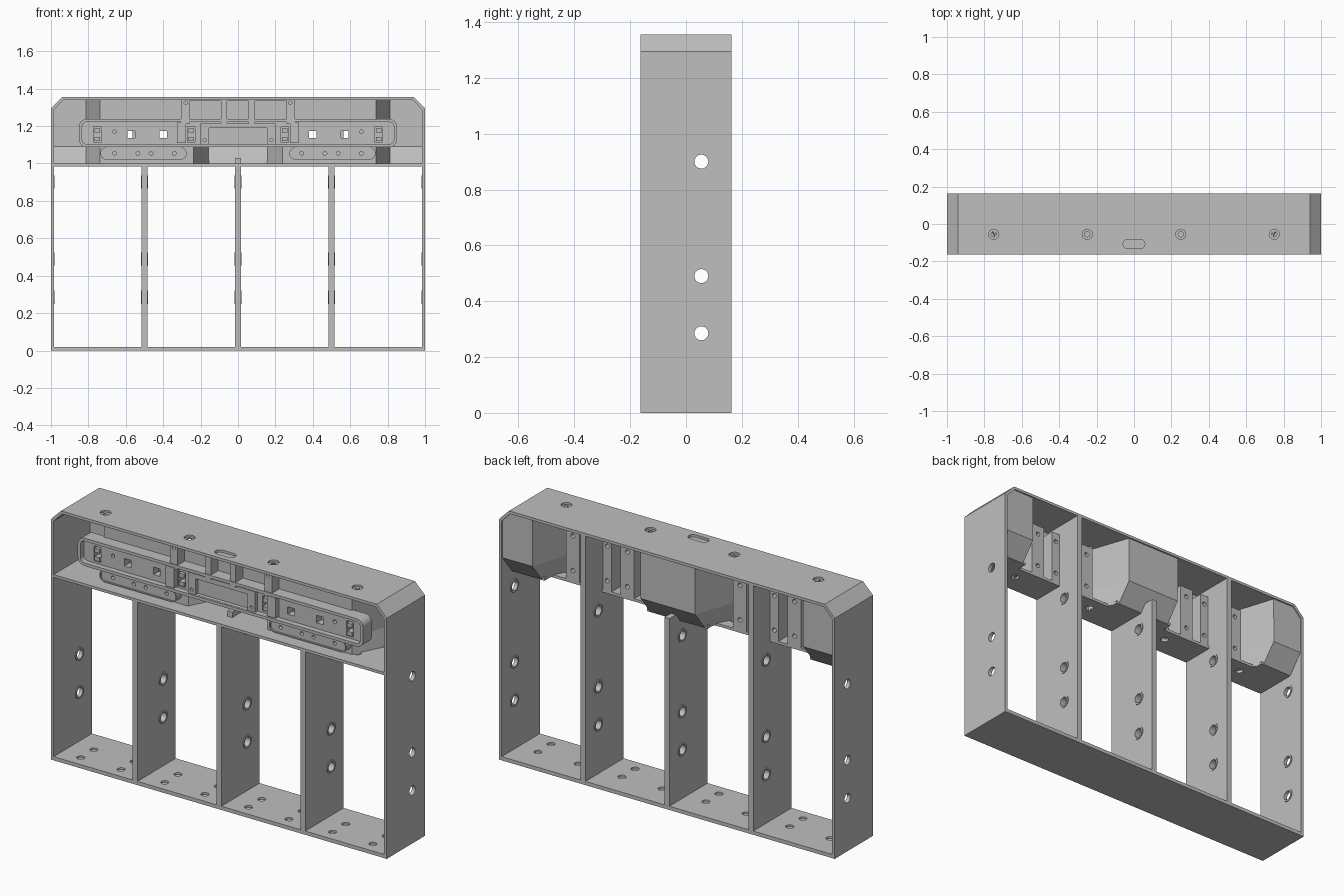
import bpy, bmesh, math
from mathutils import Matrix, Vector

if "Cube" in bpy.data.objects:
    bpy.data.objects.remove(bpy.data.objects["Cube"])

grey = bpy.data.materials.new("light_grey")
grey.diffuse_color = (0.52, 0.52, 0.52, 1)
grey.use_nodes = True
grey.node_tree.nodes["Principled BSDF"].inputs["Base Color"].default_value = grey.diffuse_color
D = 0.163          # half depth


def finish(name, bm):
    bmesh.ops.recalc_face_normals(bm, faces=bm.faces)
    me = bpy.data.meshes.new(name)
    bm.to_mesh(me)
    bm.free()
    ob = bpy.data.objects.new(name, me)
    bpy.context.collection.objects.link(ob)
    me.materials.append(grey)
    return ob


def add_box(bm, x0, x1, y0, y1, z0, z1):
    m = Matrix.Translation(((x0 + x1) / 2, (y0 + y1) / 2, (z0 + z1) / 2))
    bmesh.ops.create_cube(bm, size=1, matrix=m @ Matrix.Diagonal((x1 - x0, y1 - y0, z1 - z0, 1)))


def add_cyl(bm, c, r, depth, axis, r2=None, n=24):
    rot = Vector((0, 0, 1)).rotation_difference(Vector(axis)).to_matrix().to_4x4()
    bmesh.ops.create_cone(bm, cap_ends=True, segments=n, radius1=r, radius2=r if r2 is None else r2,
                          depth=depth, matrix=Matrix.Translation(c) @ rot)


def boxes(name, *dims):
    bm = bmesh.new()
    for d in dims:
        add_box(bm, *d)
    return finish(name, bm)


def rounded(x0, x1, z0, z1, r, n=6):
    """Outline of a rounded rectangle in the front plane."""
    pts = []
    for cx, cz, a in ((x1 - r, z1 - r, 0), (x0 + r, z1 - r, 90), (x0 + r, z0 + r, 180), (x1 - r, z0 + r, 270)):
        for i in range(n + 1):
            t = math.radians(a + 90 * i / n)
            pts.append((cx + r * math.cos(t), cz + r * math.sin(t)))
    return pts


def add_prism(bm, pts, y0, y1):
    lo = [bm.verts.new((x, y0, z)) for x, z in pts]
    hi = [bm.verts.new((x, y1, z)) for x, z in pts]
    bm.faces.new(lo)
    bm.faces.new(hi)
    for i in range(len(pts)):
        j = (i + 1) % len(pts)
        bm.faces.new((lo[i], lo[j], hi[j], hi[i]))


def cut(ob, bm):
    """Subtract the cutter mesh and bake the result."""
    cutter = finish("cutter", bm)
    cutter.hide_render = True
    mod = ob.modifiers.new("cut", 'BOOLEAN')
    mod.object, mod.solver, mod.use_self = cutter, 'EXACT', True
    dg = bpy.context.evaluated_depsgraph_get()
    me = bpy.data.meshes.new_from_object(ob.evaluated_get(dg))
    ob.modifiers.clear()
    ob.data = me
    bpy.data.objects.remove(cutter)


def tray(name, x0, x1, z0, z1, r, y0, y1, rim, depth):
    """Rounded block with a raised rim on its front."""
    bm = bmesh.new()
    add_prism(bm, rounded(x0, x1, z0, z1, r), y0, y1)
    ob = finish(name, bm)
    bm = bmesh.new()
    add_prism(bm, rounded(x0 + rim, x1 - rim, z0 + rim, z1 - rim, r - rim * 0.9), y0 - 0.05, y0 + depth)
    cut(ob, bm)
    return ob


# Outer shell with chamfered top corners
outer = [(-1, 0), (1, 0), (1, 1.295), (.94, 1.355), (-.94, 1.355), (-1, 1.295)]
inner = [(-.984, .02), (.984, .02), (.984, 1.288), (.933, 1.34), (-.933, 1.34), (-.984, 1.288)]
bm = bmesh.new()
rings = [[bm.verts.new((x, y, z)) for x, z in p] for p, y in
         ((outer, -D), (outer, D), (inner, D), (inner, -D))]
for k in range(4):
    a, b = rings[k], rings[(k + 1) % 4]
    for i in range(6):
        j = (i + 1) % 6
        bm.faces.new((a[i], a[j], b[j], b[i]))
shell = finish("outer_shell", bm)

bay_x = (-.75, -.25, .25, .75)
hole_z = (.285, .49, .9)
bm = bmesh.new()
for x in bay_x:
    add_cyl(bm, (x, -.055, 1.35), .014, .1, (0, 0, 1))
    add_cyl(bm, (x, -.055, 1.36), .027, .03, (0, 0, 1))
    for dx in (-.12, .12):                       # blind floor holes
        for y in (-.095, .017):
            add_cyl(bm, (x + dx, y, .025), .02, .03, (0, 0, 1))
for s in (-1, 1):
    for z in hole_z:
        add_cyl(bm, (s, .055, z), .025, .1, (1, 0, 0))
slot = rounded(-.058, .058, -.132, -.082, .0245)
lo = [bm.verts.new((x, y, 1.3)) for x, y in slot]
hi = [bm.verts.new((x, y, 1.4)) for x, y in slot]
bm.faces.new(lo)
bm.faces.new(hi)
for i in range(len(slot)):
    j = (i + 1) % len(slot)
    bm.faces.new((lo[i], lo[j], hi[j], hi[i]))
cut(shell, bm)

# Dividers, the outer two rising behind the front panel
for name, x in (("left_divider", -.5), ("middle_divider", 0), ("right_divider", .5)):
    pts = [(-D, .015), (D, .015), (D, 1.345 if x else 1.03), (-.07, 1.345 if x else 1.03), (-.07, .99), (-D, .99)]
    bm = bmesh.new()
    f = bm.faces.new([bm.verts.new((x - .015, y, z)) for y, z in pts])
    g = bmesh.ops.extrude_face_region(bm, geom=[f])
    bmesh.ops.translate(bm, vec=(.03, 0, 0), verts=[v for v in g["geom"] if isinstance(v, bmesh.types.BMVert)])
    ob = finish(name, bm)
    bm = bmesh.new()
    for z in hole_z:
        add_cyl(bm, (x, .055, z), .025, .1, (1, 0, 0))
    cut(ob, bm)

# Raised rings round the divider and wall holes
bm = bmesh.new()
for x, s in ((-.984, 1), (-.515, -1), (-.485, 1), (-.015, -1), (.015, 1), (.485, -1), (.515, 1), (.984, -1)):
    for z in hole_z:
        prof = [(.035, -.002), (.035, .004), (.025, .004), (.025, -.002)]
        n = 24
        vs = [[bm.verts.new((x + s * h, .055 + r * math.cos(i * math.tau / n), z + r * math.sin(i * math.tau / n)))
               for r, h in prof] for i in range(n)]
        for i in range(n):
            for k in range(4):
                bm.faces.new((vs[i][k], vs[(i + 1) % n][k], vs[(i + 1) % n][(k + 1) % 4], vs[i][(k + 1) % 4]))
finish("hole_rings", bm)

# Shelf below the panel, extended under the three deep pockets
shelf = boxes("shelf", (-.99, .99, -D, .02, .985, 1.0))
bm = bmesh.new()
for x in bay_x:
    add_cyl(bm, (x, -.055, 1), .02, .1, (0, 0, 1))
cut(shelf, bm)
boxes("pocket_floors", (-.99, -.79, .02, .075, .985, 1.0), (.79, .99, .02, .075, .985, 1.0),
      (-.18, .18, .02, .075, .985, 1.0))

# Folded panel: shallow in the bays, deep at the ends and centre, ramped at the foot
plan = [(-.985, 1), (-.81, 1), (-.735, 0), (-.24, 0), (-.16, 1), (.16, 1), (.24, 0), (.735, 0), (.81, 1), (.985, 1)]
bm = bmesh.new()
rows = []
for z, back in ((.99, .07), (1.09, .15), (1.29, .15), (1.345, .15)):
    rows.append([bm.verts.new((x if z < 1.3 or abs(x) < .9 else math.copysign(.935, x), back if d else -.08, z))
                 for x, d in plan])
for a, b in zip(rows, rows[1:]):
    for i in range(len(plan) - 1):
        bm.faces.new((a[i], a[i + 1], b[i + 1], b[i]))
panel = finish("folded_panel", bm)
mod = panel.modifiers.new("thickness", 'SOLIDIFY')
mod.thickness, mod.offset = .012, 0

# Square window positions go straight through
win = [s * x for x in (.4, .572) for s in (-1, 1)]
clip = [s * x for x in (.25, .752) for s in (-1, 1)]


def front_cuts():
    bm = bmesh.new()
    for x in win:
        add_box(bm, x - .02, x + .02, -.3, .3, 1.135, 1.175)
    for x in (-.66, .66):
        add_cyl(bm, (x, -.13, 1.17), .01, .06, (0, 1, 0), n=16)
    for x in clip:
        add_box(bm, x - .021, x + .021, -.2, -.09, 1.115, 1.195)
    return bm


cut(panel, front_cuts())

# Long rimmed tray across the front
long_tray = tray("long_tray", -.85, .85, 1.088, 1.238, .04, -.15, -.075, .016, .03)
cut(long_tray, front_cuts())

# Clips sitting in the tray sockets
boxes("clips", *[(x - .015, x + .015, -.125, -.085, z, z + .022) for x in clip for z in (1.12, 1.165)])

# Lower slim plates with screw holes
for name, s in (("left_slim_plate", -1), ("right_slim_plate", 1)):
    ob = tray(name, min(s * .275, s * .735), max(s * .275, s * .735), 1.02, 1.088, .033, -.13, -.075, .006, .008)
    bm = bmesh.new()
    for x in (.34, .465, .535, .66):
        add_cyl(bm, (s * x, -.12, 1.054), .01, .05, (0, 1, 0), n=16)
    cut(ob, bm)

# Central module with three open bays
module = boxes("central_module", (-.305, .305, -.145, -.075, 1.21, 1.342))
bm = bmesh.new()
for x0, x1 in ((-.258, -.092), (-.06, .055), (.088, .258)):
    add_box(bm, x0, x1, -.2, -.083, 1.2, 1.335)
for x in (-.28, .28):
    add_cyl(bm, (x, -.145, 1.325), .009, .05, (0, 1, 0), n=16)
cut(module, bm)
lower = boxes("module_lower_plate", (-.2, .2, -.14, -.075, 1.09, 1.215))
bm = bmesh.new()
add_box(bm, -.155, .155, -.2, -.115, 1.105, 1.19)
for x in (-.178, .178):
    add_cyl(bm, (x, -.14, 1.125), .009, .05, (0, 1, 0), n=16)
cut(lower, bm)
boxes("module_side_blocks", *[(s * .302 - .025, s * .302 + .025, -.15, -.1, 1.11, 1.22) for s in (-1, 1)])

# Rear ribs behind the panel with screw holes
ribs = boxes("rear_ribs", *[(x - .04, x + .04, -.078, .02, .99, 1.29) for x in (-.66, -.335, .335, .66)],
             *[(x - .025, x + .025, -.078, .02, .99, 1.29) for x in (-.54, -.455, .455, .54)])
bm = bmesh.new()
for x in (-.66, -.54, -.455, -.335, .335, .455, .54, .66):
    for z in (1.054, 1.24):
        add_cyl(bm, (x, .01, z), .012, .05, (0, 1, 0), n=16)
cut(ribs, bm)
